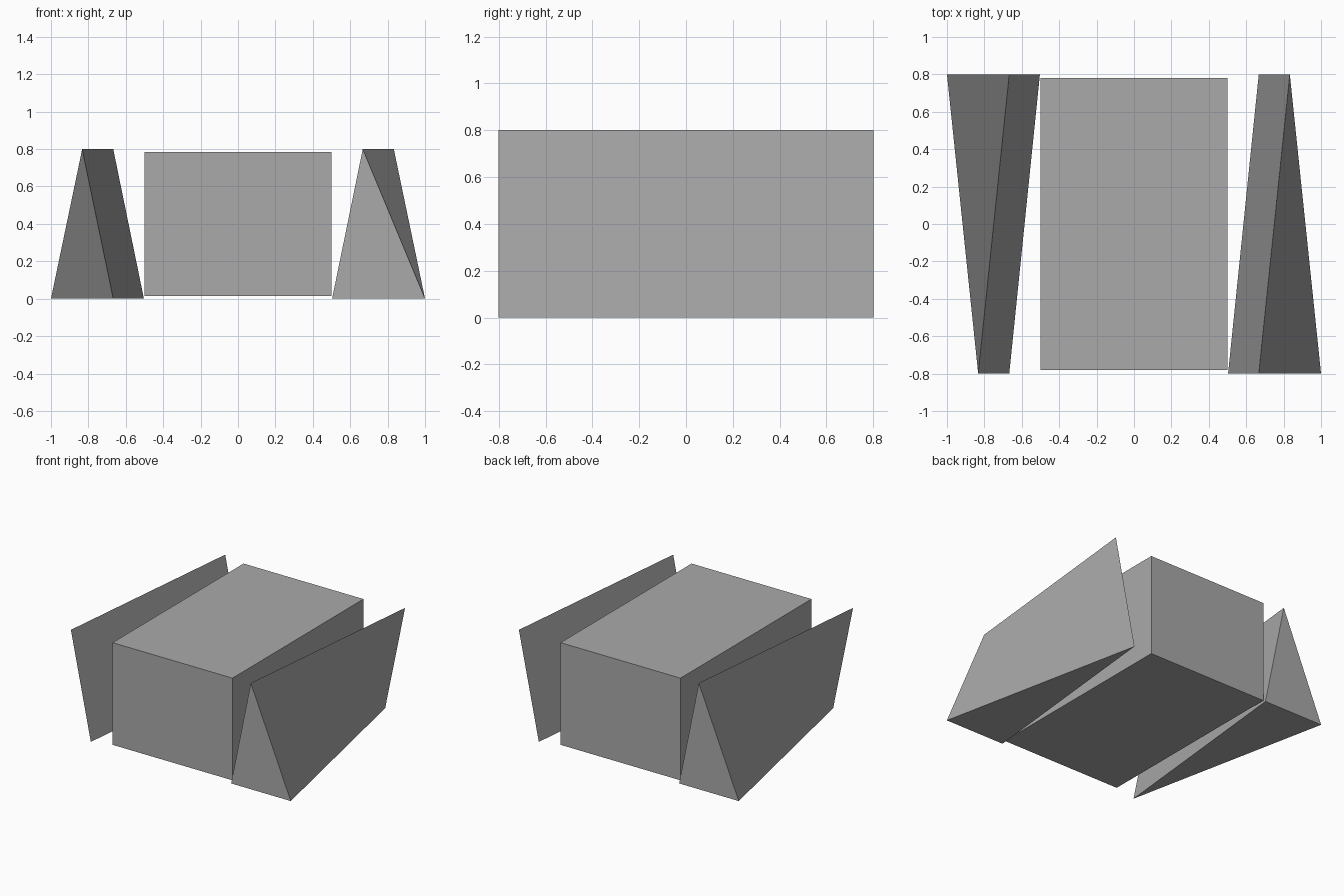
import bpy
import bmesh

default = bpy.data.objects.get("Cube")
if default:
    bpy.data.objects.remove(default, do_unlink=True)

# Single plain grey for every part
grey = bpy.data.materials.new("plain_grey")
grey.use_nodes = True
colour = (0.4, 0.4, 0.405, 1.0)
grey.diffuse_color = colour
grey.node_tree.nodes["Principled BSDF"].inputs["Base Color"].default_value = colour


def add_object(name, bm):
    mesh = bpy.data.meshes.new(name)
    bm.to_mesh(mesh)
    bm.free()
    mesh.materials.append(grey)
    obj = bpy.data.objects.new(name, mesh)
    bpy.context.collection.objects.link(obj)
    return obj


def side_wedge(name, turn):
    """Triangular end tapering to a slanted edge; turn=-1 spins it half a turn."""
    bm = bmesh.new()
    inner, outer, peak, tail_low, tail_high = [
        bm.verts.new((x * turn, y * turn, z)) for x, y, z in (
            (0.503, -0.8, 0), (1, -0.8, 0), (0.667, -0.8, 0.8),
            (0.667, 0.8, 0), (0.833, 0.8, 0.8))]
    bm.faces.new((inner, outer, peak))                 # triangular end
    bm.faces.new((outer, tail_low, tail_high, peak))   # outer side
    bm.faces.new((inner, peak, tail_high, tail_low))   # inner side
    bm.faces.new((inner, tail_low, outer))             # underside
    return add_object(name, bm)


# Central block, floating just above the ground
bm = bmesh.new()
bmesh.ops.create_cube(bm, size=1)
bmesh.ops.scale(bm, vec=(1.0, 1.56, 0.77), verts=bm.verts)
bmesh.ops.translate(bm, vec=(0, 0, 0.4), verts=bm.verts)
add_object("central_block", bm)

# Matching wedges on both sides
side_wedge("left_wedge", 1)
side_wedge("right_wedge", -1)
